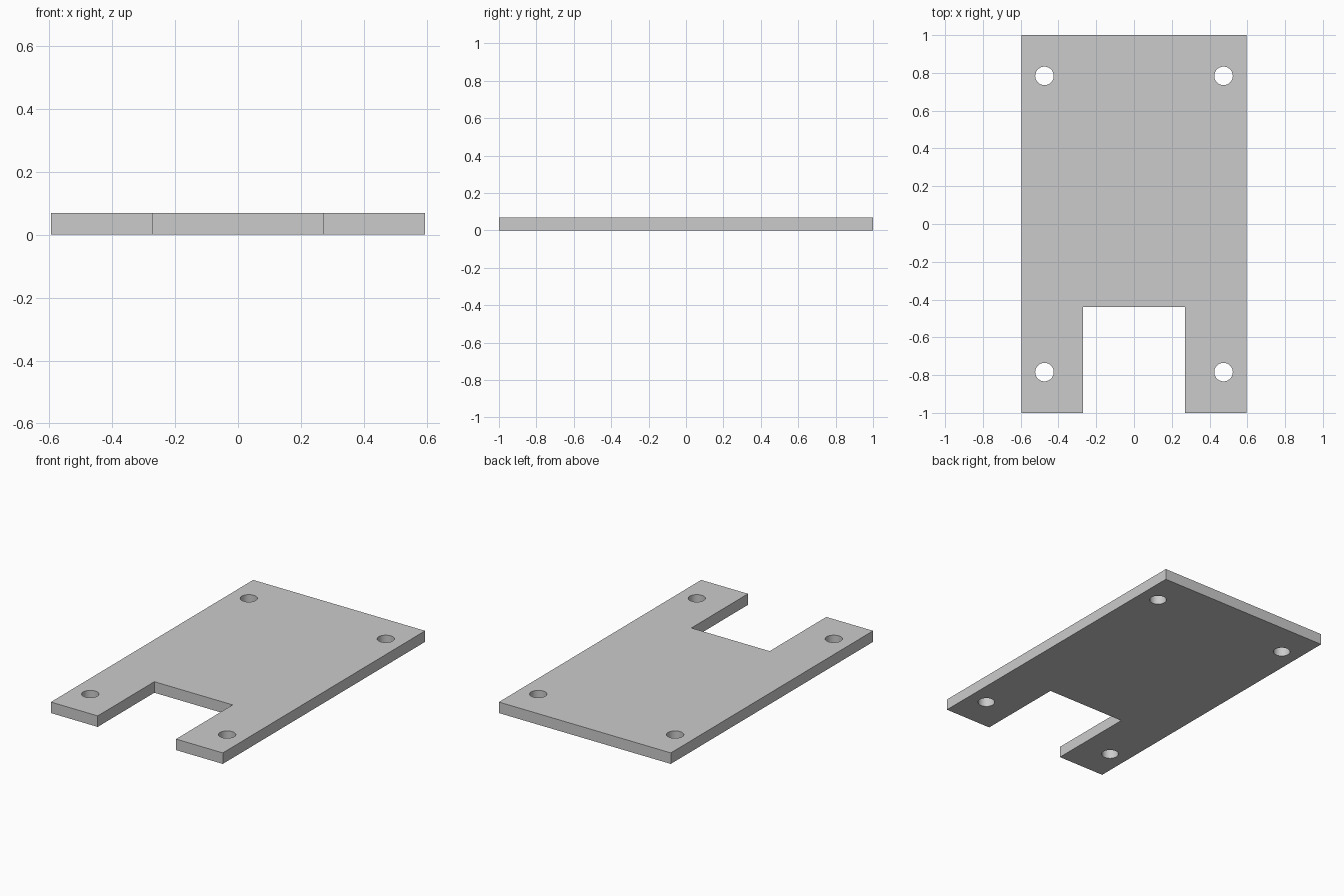
import bpy

if "Cube" in bpy.data.objects:
    bpy.data.objects.remove(bpy.data.objects["Cube"])

HALF_W, T = 0.595, 0.069          # plate half width and thickness
NOTCH_W, NOTCH_Y = 0.271, -0.44   # notch half width and inner edge
HOLE_X, HOLE_Y, HOLE_R = 0.474, 0.784, 0.049


def cut(target, cutter):
    """Subtract the cutter from the target, then delete the cutter."""
    mod = target.modifiers.new("cut", 'BOOLEAN')
    mod.operation = 'DIFFERENCE'
    mod.solver = 'EXACT'
    mod.object = cutter
    cutter.hide_render = True
    bpy.context.view_layer.objects.active = target
    bpy.ops.object.modifier_apply(modifier=mod.name)
    bpy.data.objects.remove(cutter)


# Plate outline with the front notch, extruded upwards
outline = [(-HALF_W, -1), (-NOTCH_W, -1), (-NOTCH_W, NOTCH_Y), (NOTCH_W, NOTCH_Y),
           (NOTCH_W, -1), (HALF_W, -1), (HALF_W, 1), (-HALF_W, 1)]
n = len(outline)
verts = [(x, y, z) for z in (0, T) for x, y in outline]
faces = [list(reversed(range(n))), list(range(n, 2 * n))]
faces += [[i, (i + 1) % n, (i + 1) % n + n, i + n] for i in range(n)]
mesh = bpy.data.meshes.new("mounting_plate")
mesh.from_pydata(verts, [], faces)
plate = bpy.data.objects.new("mounting_plate", mesh)
bpy.context.collection.objects.link(plate)

# Four corner screw holes
for sx in (-1, 1):
    for sy in (-1, 1):
        bpy.ops.mesh.primitive_cylinder_add(
            vertices=48, radius=HOLE_R, depth=T * 4,
            location=(sx * HOLE_X, sy * HOLE_Y, T / 2))
        hole = bpy.context.object
        hole.name = "hole_cutter"
        cut(plate, hole)

# Smooth hole walls, sharp plate edges
bpy.ops.object.select_all(action='DESELECT')
plate.select_set(True)
bpy.context.view_layer.objects.active = plate
bpy.ops.object.shade_smooth_by_angle()
